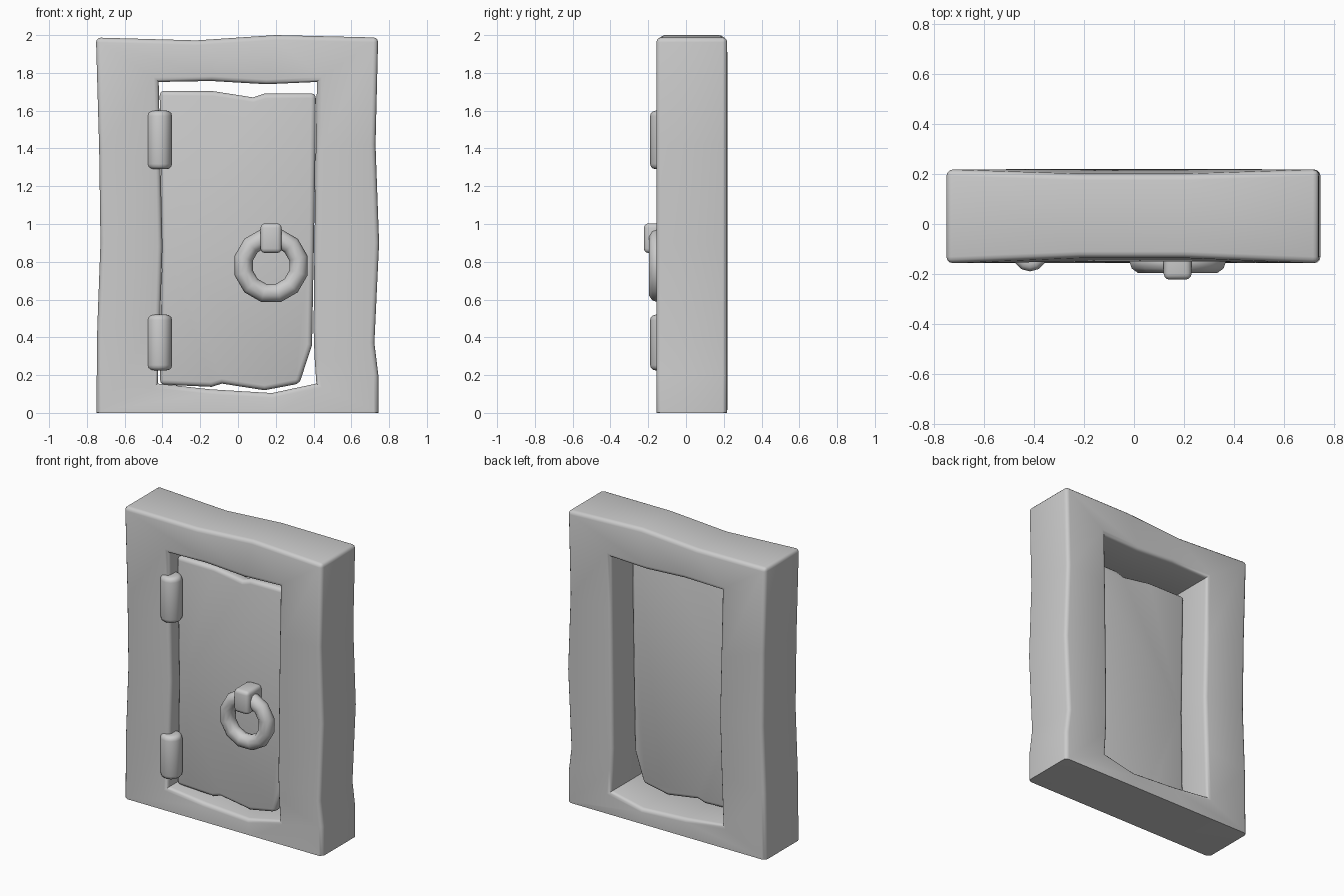
import bpy, bmesh, math

cube = bpy.data.objects.get("Cube")
if cube:
    bpy.data.objects.remove(cube, do_unlink=True)

grey = bpy.data.materials.new("plain grey")
grey.use_nodes = True
COLOUR = (0.6, 0.6, 0.6, 1)
grey.diffuse_color = COLOUR
grey.node_tree.nodes["Principled BSDF"].inputs["Base Color"].default_value = COLOUR


def finish(bm, name, angle=40):
    bmesh.ops.recalc_face_normals(bm, faces=bm.faces)
    mesh = bpy.data.meshes.new(name)
    bm.to_mesh(mesh)
    bm.free()
    mesh.materials.append(grey)
    obj = bpy.data.objects.new(name, mesh)
    bpy.context.collection.objects.link(obj)
    bpy.ops.object.select_all(action='DESELECT')
    obj.select_set(True)
    bpy.context.view_layer.objects.active = obj
    bpy.ops.object.shade_smooth_by_angle(angle=math.radians(angle))


def bevel(bm, edges, size, segments=3):
    bmesh.ops.recalc_face_normals(bm, faces=bm.faces)
    bmesh.ops.bevel(bm, geom=edges, offset=size, segments=segments,
                    profile=0.5, affect='EDGES', clamp_overlap=False)


def loop(bm, points, y):
    return [bm.verts.new((x, y, z)) for x, z in points]


def bridge(bm, a, b):
    for i in range(len(a)):
        j = (i + 1) % len(a)
        bm.faces.new((a[i], a[j], b[j], b[i]))


# Wavy stone frame: matching outer and inner outlines, anticlockwise from bottom left
outer = [(-.75, 0), (-.25, 0), (.2, 0), (.743, 0),
         (.743, .2), (.722, .37), (.747, .9), (.728, 1.42), (.742, 1.987),
         (.2, 2), (-.22, 1.972), (-.752, 1.987),
         (-.735, 1.4), (-.728, .9), (-.745, .45)]
inner = [(-.425, .155), (-.15, .125), (.18, .105), (.415, .155),
         (.405, .3), (.4, .45), (.405, .9), (.412, 1.4), (.418, 1.752),
         (.15, 1.74), (-.14, 1.757), (-.42, 1.752),
         (-.41, 1.3), (-.4, .88), (-.412, .5)]
bm = bmesh.new()
of, ob = loop(bm, outer, -.157), loop(bm, outer, .218)
nf, nb = loop(bm, inner, -.152), loop(bm, inner, .22)
for i in (9, 10):
    of[i].co.y, ob[i].co.y = -.135, .2
for a, b in ((of, ob), (ob, nb), (nb, nf), (nf, of)):
    bridge(bm, a, b)
sets = [set(of), set(ob), set(nf), set(nb)]
edges = [e for e in bm.edges
         if any(set(e.verts) <= s for s in sets)
         and not all(v.co.z < .001 for v in e.verts)]
edges += [e for e in bm.edges if set(e.verts) in ({of[8], ob[8]}, {of[11], ob[11]})]
bevel(bm, edges, .025)
finish(bm, "frame")

# Worn door panel set into the opening, with every outer corner rounded
panel = [(-.413, .15), (-.14, .138), (-.085, .155), (.14, .12),
         (.325, .155), (.392, .36), (.402, .9), (.41, 1.4), (.412, 1.692),
         (.14, 1.69), (.08, 1.67), (-.13, 1.703), (-.415, 1.705), (-.402, .85)]
bm = bmesh.new()
front, back = loop(bm, panel, -.073), loop(bm, panel, .002)
bridge(bm, front, back)
bm.faces.new(front)
bm.faces.new(back)
bm.normal_update()
corners = {0, 4, 8, 12}
rounded = [e for e in bm.edges if e.verts[0].co.y == e.verts[1].co.y]
rounded += [e for e in bm.edges
            if any(set(e.verts) == {front[i], back[i]} for i in corners)]
bevel(bm, rounded, .025)
finish(bm, "door_panel")

# Rounded barrel hinges
for name, low, high in (("lower_hinge", .225, .52), ("upper_hinge", 1.29, 1.6)):
    bm = bmesh.new()
    bmesh.ops.create_cone(bm, cap_ends=True, segments=12, radius1=.068,
                          radius2=.068, depth=high - low)
    bevel(bm, [e for e in bm.edges if e.verts[0].co.z * e.verts[1].co.z > 0], .028)
    bmesh.ops.translate(bm, verts=bm.verts, vec=(-.417, -.122, (low + high) / 2))
    finish(bm, name)

# Pull ring, coarse around and rounder in section
STEPS, SIDES = 12, 10
bm = bmesh.new()
rows = []
for i in range(STEPS):
    a = math.tau * (i + .5) / STEPS
    row = []
    for j in range(SIDES):
        b = math.tau * j / SIDES
        r = .15 + .05 * math.cos(b)
        row.append(bm.verts.new((.175 + r * math.cos(a), -.15 + .048 * math.sin(b),
                                 .78 + r * math.sin(a))))
    rows.append(row)
for i in range(STEPS):
    bridge(bm, rows[i], rows[(i + 1) % STEPS])
finish(bm, "pull_ring", 50)

# Block holding the ring
bm = bmesh.new()
bmesh.ops.create_cube(bm, size=1)
bmesh.ops.scale(bm, verts=bm.verts, vec=(.112, .16, .157))
bevel(bm, bm.edges[:], .024)
bmesh.ops.translate(bm, verts=bm.verts, vec=(.175, -.143, .925))
finish(bm, "ring_holder")
